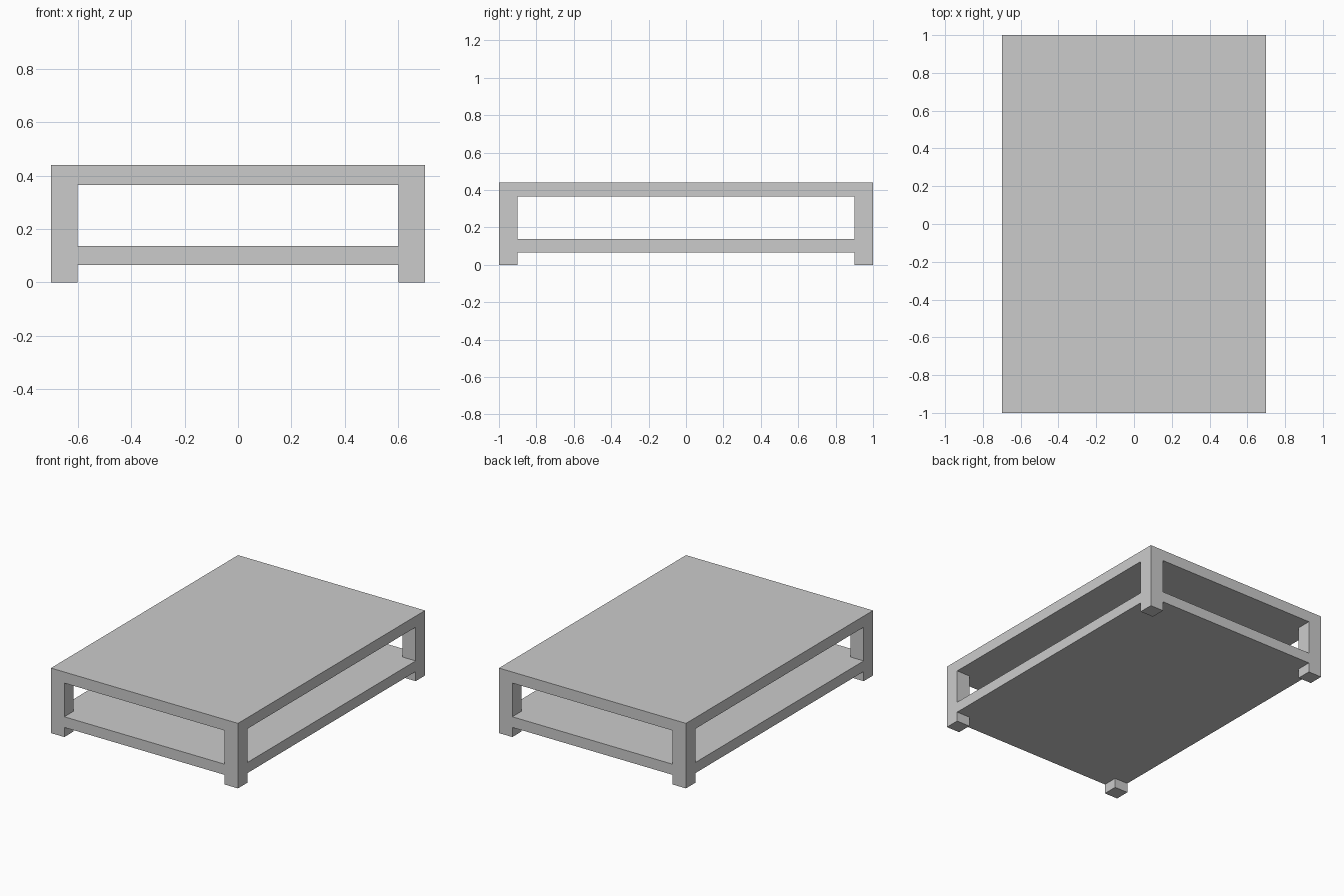
import bpy, bmesh

if "Cube" in bpy.data.objects:
    bpy.data.objects.remove(bpy.data.objects["Cube"])

HALF_X, HALF_Y, LEG = 0.70, 1.00, 0.10
# Heights: floor, shelf underside, shelf top, tabletop underside, tabletop top
FEET_TOP, SHELF_TOP, POST_TOP, TOP = 0.065, 0.137, 0.365, 0.44

xs = [-HALF_X, -HALF_X + LEG, HALF_X - LEG, HALF_X]
ys = [-HALF_Y, -HALF_Y + LEG, HALF_Y - LEG, HALF_Y]

bm = bmesh.new()


def add_grid():
    """Flat 3 x 3 panel on the floor: four leg corners, edges and middle."""
    v = [[bm.verts.new((x, y, 0)) for y in ys] for x in xs]
    return [bm.faces.new((v[i][j], v[i + 1][j], v[i + 1][j + 1], v[i][j + 1]))
            for i in range(3) for j in range(3)]


def make_slab(z0, z1):
    """Solid board; returns its underside and upper faces."""
    upper = add_grid()
    bmesh.ops.translate(bm, vec=(0, 0, z0), verts=list({v for f in upper for v in f.verts}))
    lower = bmesh.ops.duplicate(bm, geom=upper)["geom"]
    lower = [f for f in lower if isinstance(f, bmesh.types.BMFace)]
    bmesh.ops.reverse_faces(bm, faces=lower)
    ext = bmesh.ops.extrude_face_region(bm, geom=upper)["geom"]
    bmesh.ops.translate(bm, vec=(0, 0, z1 - z0),
                        verts=[g for g in ext if isinstance(g, bmesh.types.BMVert)])
    bmesh.ops.delete(bm, geom=[f for f in upper if f.is_valid], context='FACES_ONLY')
    return lower, [g for g in ext if isinstance(g, bmesh.types.BMFace)]


def corners(faces):
    def is_corner(f):
        c = f.calc_center_median()
        return abs(c.x) > HALF_X - LEG and abs(c.y) > HALF_Y - LEG
    return [f for f in faces if is_corner(f)]


def extrude_legs(faces, dz):
    """Pull the four corner faces out into leg sections; returns the end faces."""
    ends = bmesh.ops.extrude_discrete_faces(bm, faces=corners(faces))["faces"]
    bmesh.ops.translate(bm, vec=(0, 0, dz), verts=list({v for f in ends for v in f.verts}))
    return ends


# Lower shelf with feet below and posts above
shelf_under, shelf_upper = make_slab(FEET_TOP, SHELF_TOP)
extrude_legs(shelf_under, -FEET_TOP)
post_ends = extrude_legs(shelf_upper, POST_TOP - SHELF_TOP)

# Tabletop, opened at the corners and welded to the posts
top_under, _ = make_slab(POST_TOP, TOP)
bmesh.ops.delete(bm, geom=post_ends + corners(top_under), context='FACES_ONLY')
bmesh.ops.remove_doubles(bm, verts=bm.verts, dist=1e-4)
bmesh.ops.recalc_face_normals(bm, faces=bm.faces)

mesh = bpy.data.meshes.new("low_table")
bm.to_mesh(mesh)
bm.free()
bpy.context.collection.objects.link(bpy.data.objects.new("low_table", mesh))
